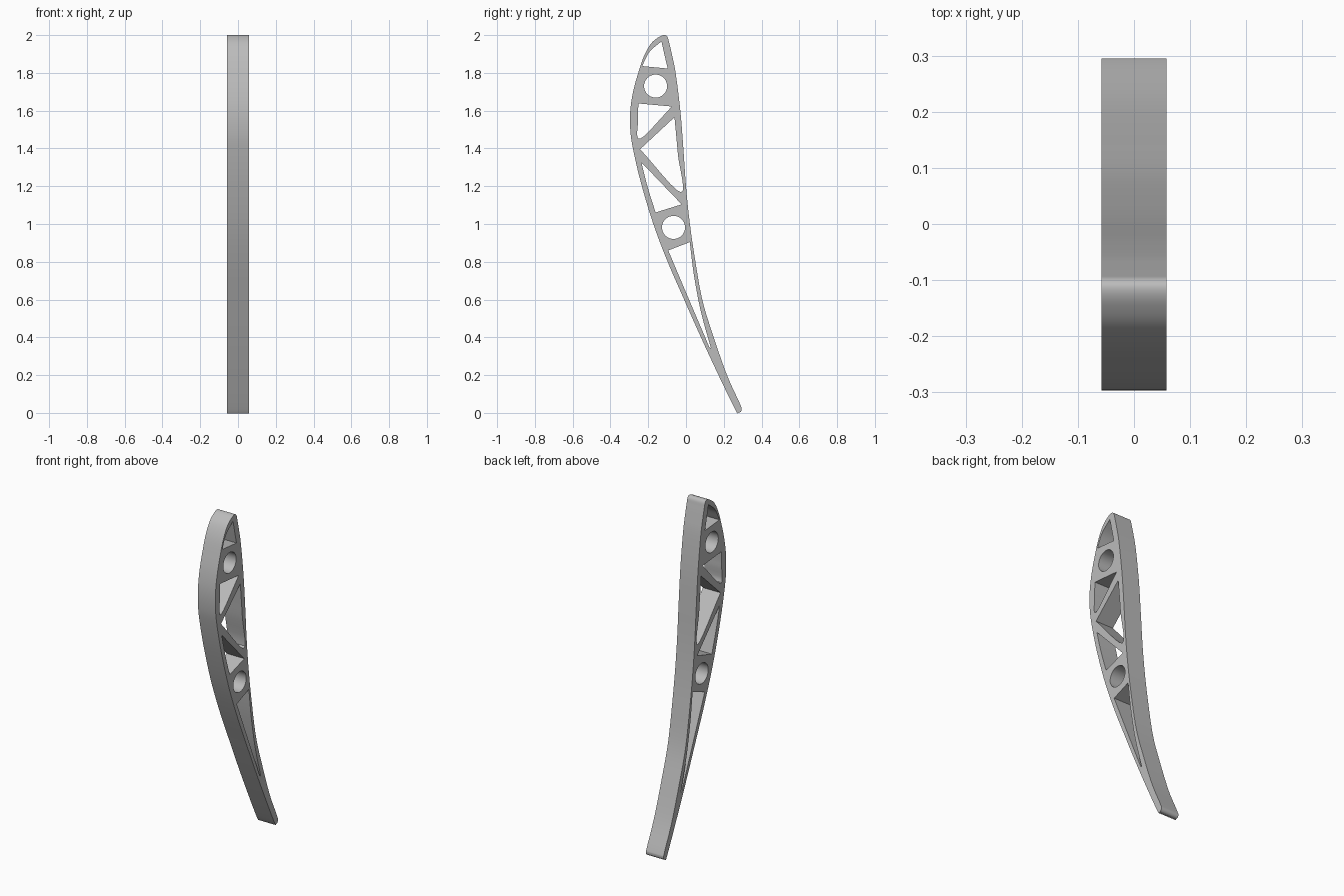
import bpy, bmesh, math
from mathutils import Vector

HALF = 0.058  # half thickness of the rib

cube = bpy.data.objects.get("Cube")
if cube:
    bpy.data.objects.remove(cube, do_unlink=True)


def smooth_path(pts, steps=6):
    """Catmull-Rom curve through the points, ends included."""
    p = [Vector(q) for q in pts]
    p = [2 * p[0] - p[1]] + p + [2 * p[-1] - p[-2]]
    out = []
    for a, b, c, d in zip(p, p[1:], p[2:], p[3:]):
        for i in range(steps):
            t = i / steps
            out.append(0.5 * (2 * b + (c - a) * t + (2 * a - 5 * b + 4 * c - d) * t * t
                              + (3 * b - a - 3 * c + d) * t ** 3))
    return out + [p[-2]]


def circle(y, z, r, n=40):
    return [Vector((y + r * math.cos(math.tau * i / n), z + r * math.sin(math.tau * i / n)))
            for i in range(n)]


def cutout(*sides):
    """Closed loop made of sides, each starting at a corner."""
    loop = []
    for i, side in enumerate(sides):
        end = sides[(i + 1) % len(sides)][0]
        loop += smooth_path(list(side) + [end])[:-1] if len(side) > 1 else [Vector(side[0])]
    return loop


# Outer aerofoil: tail, trailing side, rounded nose, leading side
outline = smooth_path([
    (0.277, 0.0), (0.289, 0.005), (0.295, 0.02), (0.285, 0.05), (0.217, 0.2), (0.147, 0.4),
    (0.086, 0.6), (0.042, 0.85), (0.017, 1.03), (0.0, 1.2), (-0.014, 1.4),
    (-0.030, 1.6), (-0.055, 1.8), (-0.075, 1.9), (-0.089, 1.96), (-0.098, 1.99),
    (-0.115, 2.0), (-0.145, 1.989), (-0.185, 1.955), (-0.222, 1.89), (-0.253, 1.8),
    (-0.280, 1.7), (-0.295, 1.6), (-0.295, 1.5), (-0.281, 1.4), (-0.239, 1.22),
    (-0.173, 1.0), (-0.097, 0.8), (-0.01, 0.6), (0.079, 0.4), (0.172, 0.2),
    (0.262, 0.015), (0.277, 0.0)])[:-1]

# Lightening holes from nose to tail
holes = [
    cutout([(-0.13, 1.967), (-0.115, 1.9)], [(-0.097, 1.823)],
           [(-0.232, 1.836), (-0.194, 1.91)]),
    circle(-0.161, 1.73, 0.061),
    cutout([(-0.075, 1.622)], [(-0.252, 1.638)], [(-0.252, 1.638), (-0.254, 1.55), (-0.242, 1.452)]),
    cutout([(-0.061, 1.565), (-0.043, 1.37), (-0.028, 1.168)], [(-0.243, 1.396)]),
    cutout([(-0.236, 1.326), (-0.203, 1.195)], [(-0.161, 1.061)], [(-0.023, 1.104)]),
    circle(-0.066, 0.982, 0.061),
    cutout([(-0.094, 0.86)], [(0.020, 0.904), (0.042, 0.73), (0.079, 0.535)],
           [(0.132, 0.343)], [(0.124, 0.347), (0.016, 0.6)]),
]

# Fill the pierced profile and extrude it across the thickness
bm = bmesh.new()
for loop in [outline] + holes:
    clean = [p for i, p in enumerate(loop) if (p - loop[i - 1]).length > 1e-5]
    verts = [bm.verts.new((-HALF, p.x, p.y)) for p in clean]
    for i, v in enumerate(verts):
        bm.edges.new((verts[i - 1], v))
bmesh.ops.triangle_fill(bm, use_beauty=True, edges=bm.edges[:], normal=(1, 0, 0))
extruded = bmesh.ops.extrude_face_region(bm, geom=bm.faces[:], use_keep_orig=True)
moved = [g for g in extruded["geom"] if isinstance(g, bmesh.types.BMVert)]
bmesh.ops.translate(bm, verts=moved, vec=(2 * HALF, 0, 0))
bmesh.ops.recalc_face_normals(bm, faces=bm.faces[:])

mesh = bpy.data.meshes.new("wing_rib")
bm.to_mesh(mesh)
bm.free()
rib = bpy.data.objects.new("wing_rib", mesh)
bpy.context.collection.objects.link(rib)

# Plain grey finish
grey = bpy.data.materials.new("light_grey")
grey.use_nodes = True
colour = (0.5, 0.5, 0.5, 1)
grey.diffuse_color = colour
grey.node_tree.nodes["Principled BSDF"].inputs["Base Color"].default_value = colour
mesh.materials.append(grey)

bpy.ops.object.select_all(action="DESELECT")
rib.select_set(True)
bpy.context.view_layer.objects.active = rib
bpy.ops.object.shade_smooth_by_angle(angle=math.radians(30))
